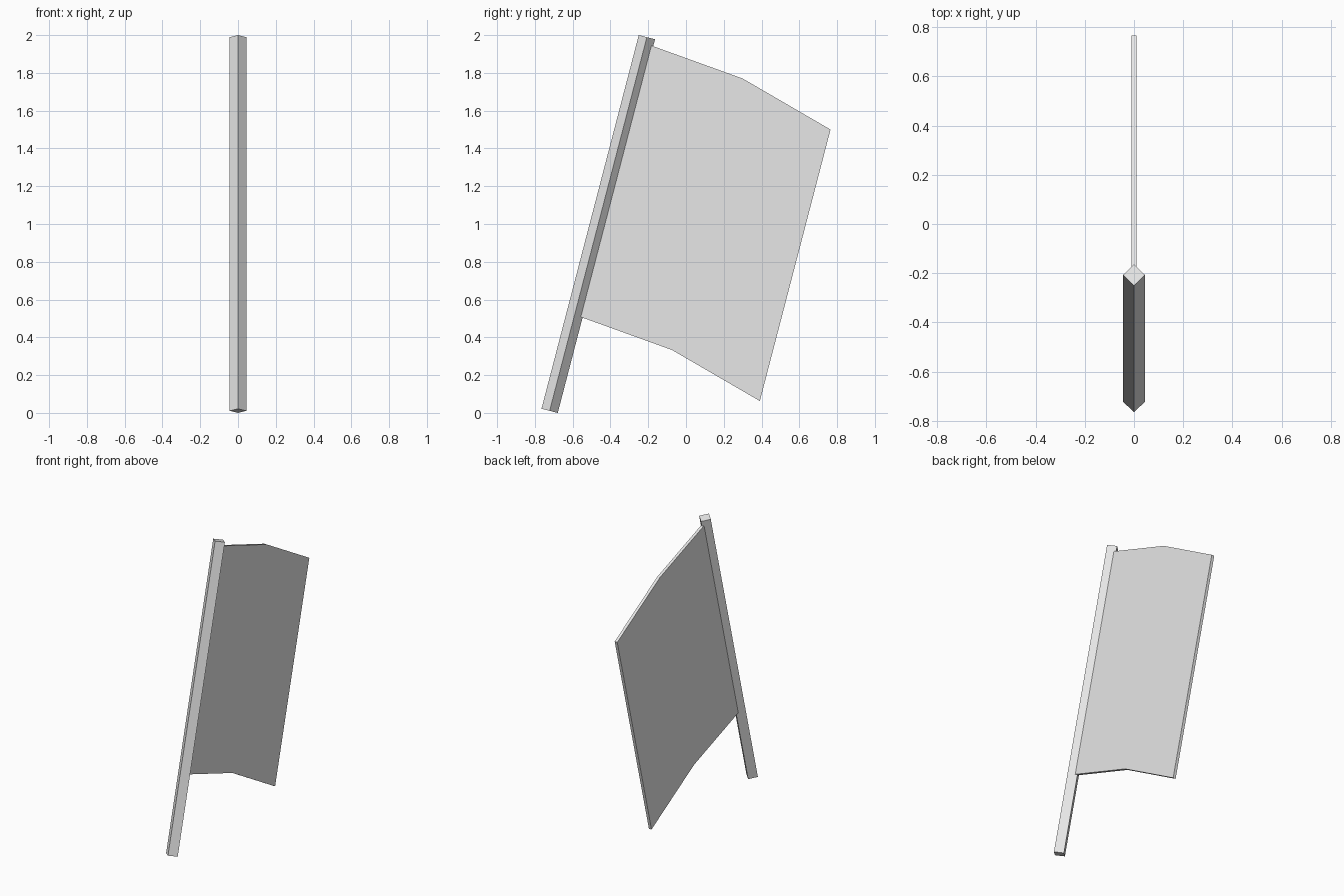
import bpy
import bmesh
from mathutils import Matrix, Vector

cube = bpy.data.objects.get("Cube")
if cube:
    bpy.data.objects.remove(cube, do_unlink=True)

grey = bpy.data.materials.new("light grey")
grey.use_nodes = True
colour = (0.8, 0.8, 0.8, 1)
grey.diffuse_color = colour
grey.node_tree.nodes["Principled BSDF"].inputs["Base Color"].default_value = colour


def add_object(name, bm):
    bmesh.ops.recalc_face_normals(bm, faces=bm.faces)
    mesh = bpy.data.meshes.new(name)
    bm.to_mesh(mesh)
    bm.free()
    mesh.materials.append(grey)
    obj = bpy.data.objects.new(name, mesh)
    bpy.context.collection.objects.link(obj)
    return obj


# Leaning pole: four-sided, with its corners towards the front, back and sides
foot = Vector((0, -0.722, 0.011))
tip = Vector((0, -0.207, 1.989))
axis = tip - foot
turn = axis.to_track_quat('Z', 'Y').to_matrix().to_4x4()
bm = bmesh.new()
bmesh.ops.create_cone(
    bm, cap_ends=True, segments=4, radius1=0.0445, radius2=0.0445,
    depth=axis.length, matrix=Matrix.Translation((foot + tip) / 2) @ turn)
add_object("pole", bm)

# Flag: a thin bent sheet, its lower edge repeating the upper edge
thickness = 0.02
upper_edge = [(-0.19, 1.947), (0.3, 1.77), (0.765, 1.5)]
drop = Vector((-0.374, -1.437))
lower_edge = [Vector(p) + drop for p in reversed(upper_edge)]
bm = bmesh.new()
outline = [bm.verts.new((-thickness / 2, y, z))
           for y, z in upper_edge + lower_edge]
sheet = bm.faces.new(outline)
side = bmesh.ops.extrude_face_region(bm, geom=[sheet], use_keep_orig=True)
bmesh.ops.translate(
    bm, vec=(thickness, 0, 0),
    verts=[v for v in side["geom"] if isinstance(v, bmesh.types.BMVert)])
add_object("flag", bm)
